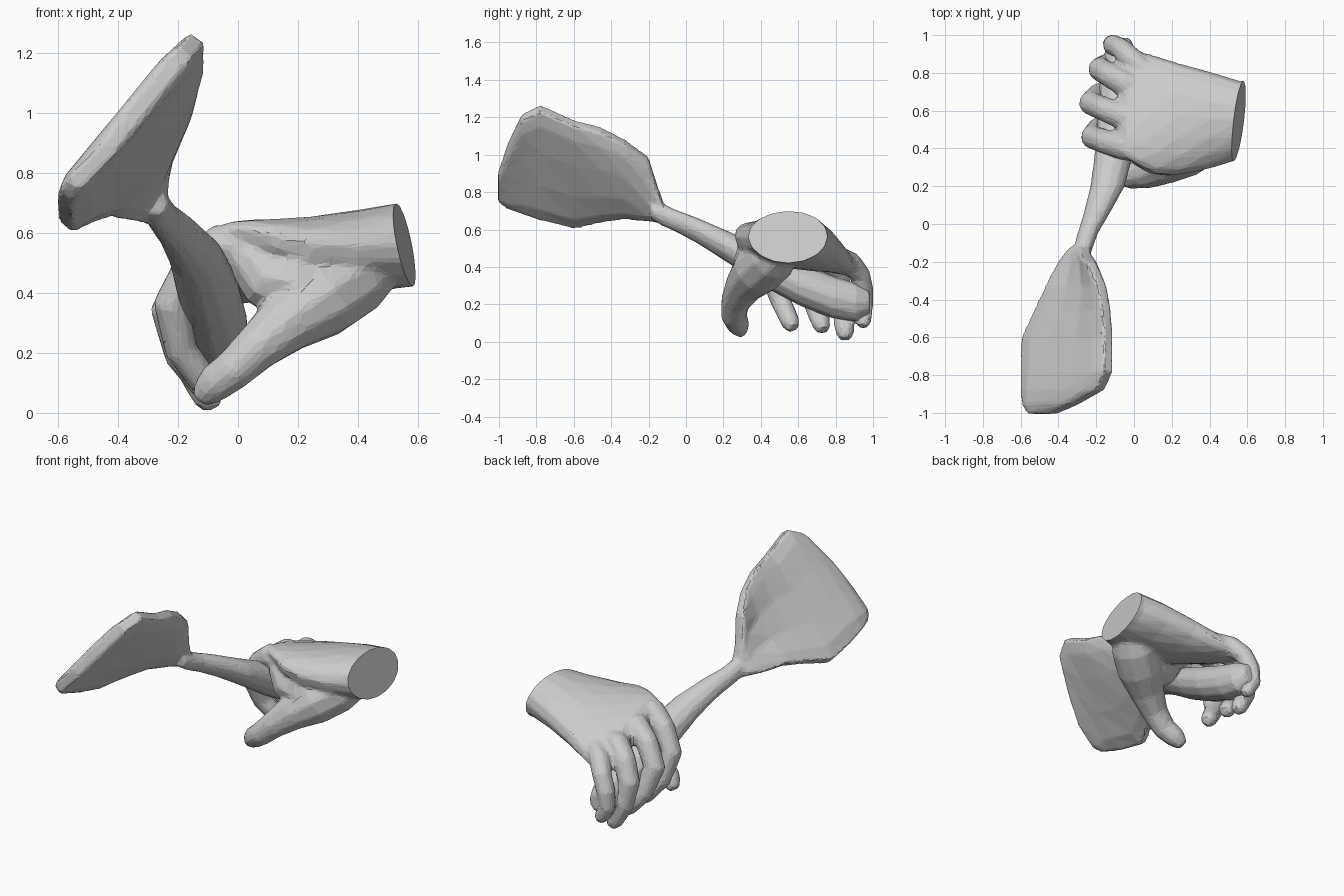
import bpy, bmesh
from math import sin, cos, pi, radians
from mathutils import Vector


def loft(name, rings):
    """Skin a list of equal-length point rings and cap both ends."""
    bm = bmesh.new()
    rows = [[bm.verts.new(p) for p in ring] for ring in rings]
    n = len(rows[0])
    for a, b in zip(rows, rows[1:]):
        for i in range(n):
            j = (i + 1) % n
            bm.faces.new((a[i], a[j], b[j], b[i]))
    bm.faces.new(rows[0][::-1])
    bm.faces.new(rows[-1])
    bmesh.ops.recalc_face_normals(bm, faces=bm.faces)
    mesh = bpy.data.meshes.new(name)
    bm.to_mesh(mesh)
    bm.free()
    obj = bpy.data.objects.new(name, mesh)
    bpy.context.collection.objects.link(obj)
    return obj


def limb(name, path, sides=10):
    """Round tapering tube through (x, y, z, radius) with a blunt tip."""
    pts = [Vector(p[:3]) for p in path]
    rad = [p[3] for p in path]
    tip = (pts[-1] - pts[-2]).normalized()
    pts.append(pts[-1] + tip * rad[-1] * 0.8)
    rad.append(rad[-1] * 0.6)
    rings = []
    for i, (p, r) in enumerate(zip(pts, rad)):
        t = (pts[min(i + 1, len(pts) - 1)] - pts[max(i - 1, 0)]).normalized()
        u = t.cross(Vector((0, 1, 0))).normalized()
        v = t.cross(u)
        rings.append([p + r * (cos(a) * u + sin(a) * v)
                      for a in (2 * pi * (k + 0.5) / sides for k in range(sides))])
    return loft(name, rings)


def fuse(name, parts, smooth, ratio):
    """Merge parts into one faceted low-poly skin."""
    bpy.ops.object.select_all(action='DESELECT')
    for p in parts:
        p.select_set(True)
    obj = parts[0]
    bpy.context.view_layer.objects.active = obj
    bpy.ops.object.join()
    obj.name = name
    m = obj.modifiers.new("merge", 'REMESH')
    m.mode, m.voxel_size = 'VOXEL', 0.013
    m = obj.modifiers.new("soften", 'SMOOTH')
    m.factor, m.iterations = 0.5, smooth
    m = obj.modifiers.new("facets", 'DECIMATE')
    m.ratio = ratio
    for m in list(obj.modifiers):
        bpy.ops.object.modifier_apply(modifier=m.name)
    for f in obj.data.polygons:
        f.use_smooth = False
    return obj


# Palm and wrist: x, centre y, centre z, half width, half thickness, tilt to the little finger
palm = [(0.66, 0.55, 0.57, 0.20, 0.14, 0),
        (0.555, 0.55, 0.56, 0.21, 0.143, 0),
        (0.40, 0.55, 0.54, 0.258, 0.137, 3),
        (0.24, 0.555, 0.52, 0.30, 0.127, 9),
        (0.12, 0.575, 0.51, 0.325, 0.112, 15),
        (0.03, 0.61, 0.505, 0.325, 0.09, 20),
        (-0.04, 0.635, 0.495, 0.315, 0.072, 23),
        (-0.085, 0.645, 0.48, 0.285, 0.04, 24)]
rings = []
for x, cy, cz, a, b, tilt in palm:
    t = radians(tilt)
    ring = []
    for i in range(16):
        p, q = a * cos(2 * pi * i / 16), b * sin(2 * pi * i / 16)
        ring.append((x, cy + p * cos(t) + q * sin(t), cz - p * sin(t) + q * cos(t)))
    rings.append(ring)
hand = [loft("palm", rings)]

# Thumb with its heavy base, and the web to the first finger
hand.append(limb("thumb", [(0.45, 0.51, 0.50, 0.11), (0.38, 0.46, 0.455, 0.14),
                           (0.27, 0.38, 0.38, 0.14), (0.16, 0.31, 0.30, 0.105),
                           (0.06, 0.265, 0.215, 0.08), (-0.02, 0.255, 0.14, 0.07),
                           (-0.075, 0.275, 0.10, 0.065), (-0.10, 0.285, 0.075, 0.055)]))
hand.append(limb("web", [(0.32, 0.42, 0.47, 0.12), (0.18, 0.375, 0.43, 0.125),
                         (0.09, 0.37, 0.45, 0.105), (0.04, 0.385, 0.52, 0.085)]))

# Four curled fingers
fingers = {
    "index": [(0.05, 0.39, 0.55), (-0.06, 0.41, 0.56), (-0.15, 0.435, 0.49),
              (-0.22, 0.46, 0.36), (-0.19, 0.51, 0.21), (-0.11, 0.56, 0.10)],
    "middle": [(0.05, 0.54, 0.53), (-0.06, 0.57, 0.53), (-0.16, 0.61, 0.46),
               (-0.23, 0.64, 0.34), (-0.19, 0.69, 0.19), (-0.11, 0.725, 0.09)],
    "ring": [(0.05, 0.70, 0.48), (-0.05, 0.745, 0.475), (-0.13, 0.79, 0.41),
             (-0.18, 0.82, 0.30), (-0.16, 0.84, 0.16), (-0.10, 0.85, 0.05)],
    "little": [(0.05, 0.82, 0.45), (-0.02, 0.88, 0.42), (-0.07, 0.93, 0.36),
               (-0.11, 0.948, 0.27), (-0.12, 0.953, 0.18), (-0.08, 0.948, 0.11)]}
radii = (0.07, 0.072, 0.066, 0.065, 0.056, 0.051)
for name, pts in fingers.items():
    s = 0.86 if name == "little" else 1
    hand.append(limb(name, [p + (r * s,) for p, r in zip(pts, radii)]))
hand = fuse("hand", hand, 5, 0.11)

# Clean slanted cut at the wrist
bm = bmesh.new()
bm.from_mesh(hand.data)
cut = bmesh.ops.bisect_plane(bm, geom=bm.verts[:] + bm.edges[:] + bm.faces[:],
                             plane_co=(0.555, 0.55, 0.56), plane_no=(1, -0.12, 0.2),
                             clear_outer=True)
bmesh.ops.holes_fill(bm, edges=[e for e in bm.edges if e.is_boundary], sides=0)
bm.to_mesh(hand.data)
bm.free()

# Handle: y, centre x, centre z, half width, half height
handle = [(-0.19, -0.275, 0.70, 0.04, 0.04), (-0.13, -0.27, 0.68, 0.05, 0.06),
          (-0.05, -0.245, 0.645, 0.055, 0.06), (0.05, -0.20, 0.60, 0.068, 0.068),
          (0.20, -0.14, 0.52, 0.092, 0.083), (0.40, -0.10, 0.41, 0.105, 0.107),
          (0.60, -0.08, 0.31, 0.112, 0.115), (0.78, -0.075, 0.24, 0.105, 0.115),
          (0.91, -0.07, 0.21, 0.085, 0.105), (0.985, -0.07, 0.21, 0.05, 0.06)]
spatula = [loft("handle", [[(x + w * cos(2 * pi * i / 12), y, z + h * sin(2 * pi * i / 12))
                            for i in range(12)] for y, x, z, w, h in handle])]

# Blade: y, low edge x z, high edge x z, bow towards the handle side, half thickness
blade = [(-0.12, -0.32, 0.64, -0.25, 0.73, 0.0, 0.035),
         (-0.16, -0.35, 0.645, -0.255, 0.85, 0.02, 0.04),
         (-0.20, -0.38, 0.65, -0.23, 0.98, 0.035, 0.04),
         (-0.33, -0.45, 0.67, -0.17, 1.07, 0.04, 0.045),
         (-0.46, -0.51, 0.65, -0.145, 1.135, 0.035, 0.045),
         (-0.60, -0.575, 0.62, -0.135, 1.17, 0.02, 0.047),
         (-0.78, -0.58, 0.665, -0.135, 1.25, 0.01, 0.048),
         (-0.88, -0.58, 0.70, -0.18, 1.20, 0.0, 0.048),
         (-0.955, -0.575, 0.725, -0.31, 1.04, 0.0, 0.045),
         (-1.005, -0.55, 0.76, -0.42, 0.89, 0.0, 0.03)]
rings = []
for y, lx, lz, ux, uz, bow, t in blade:
    low, high = Vector((lx, y, lz)), Vector((ux, y, uz))
    d = (high - low).normalized()
    n = Vector((d.z, 0, -d.x))
    sides = [[low.lerp(high, s) + n * (bow * 4 * s * (1 - s)
              + sign * t * (0.65 if s in (0, 1) else 1))
              for s in (0, 0.12, 0.35, 0.65, 0.88, 1)] for sign in (1, -1)]
    rings.append(sides[0] + sides[1][::-1])
spatula.append(loft("blade", rings))
fuse("spatula", spatula, 3, 0.08)
